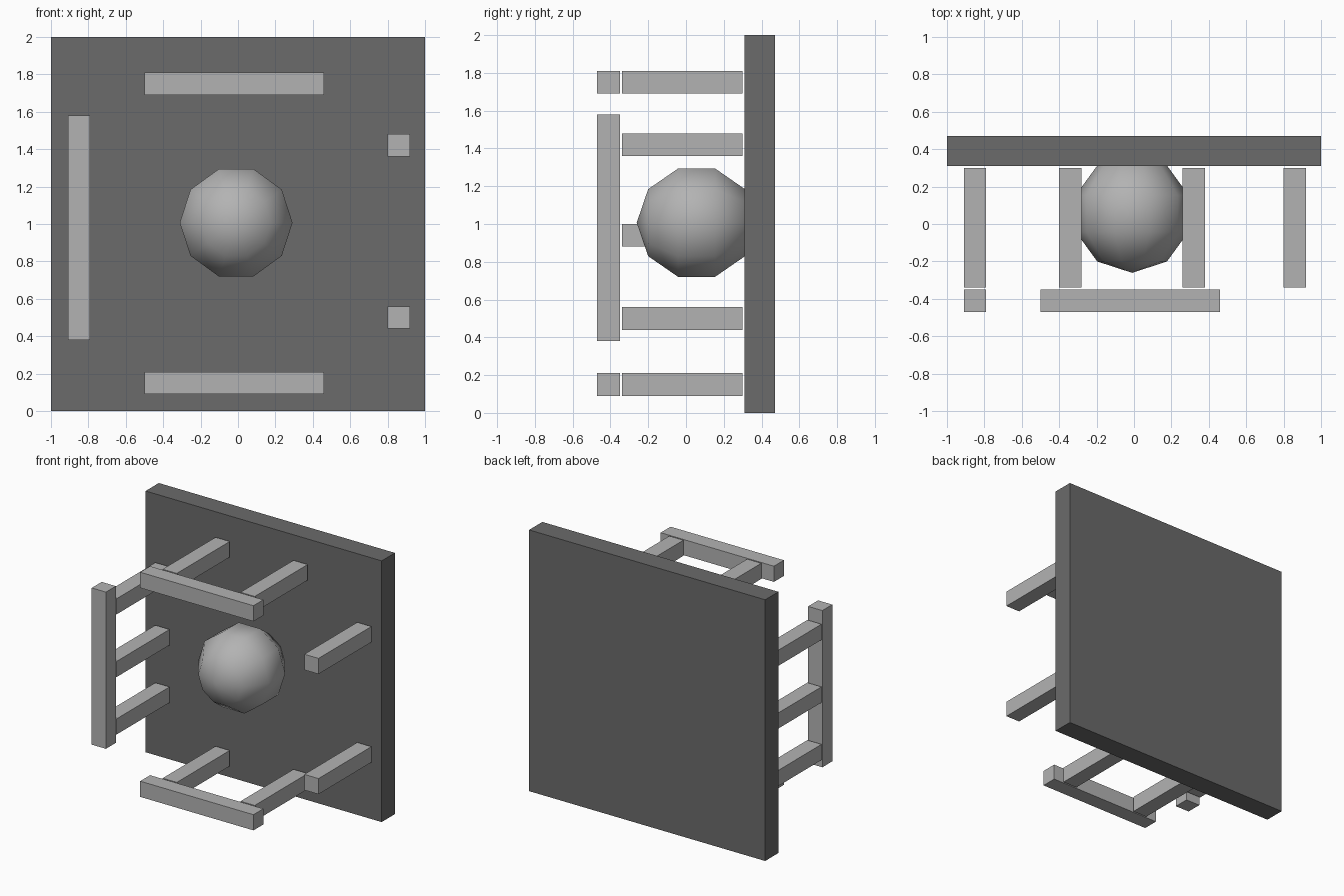
import bpy
import math

if "Cube" in bpy.data.objects:
    bpy.data.objects.remove(bpy.data.objects["Cube"])


def material(name, grey):
    mat = bpy.data.materials.new(name)
    mat.diffuse_color = (grey, grey, grey, 1)
    mat.use_nodes = True
    mat.node_tree.nodes["Principled BSDF"].inputs["Base Color"].default_value = mat.diffuse_color
    return mat


DARK = material("dark_grey", 0.145)
MID = material("mid_grey", 0.45)


def box(name, x, y, z, mat=MID):
    """Box from (min, max) ranges on each axis."""
    ranges = (x, y, z)
    bpy.ops.mesh.primitive_cube_add(size=1, location=[(a + b) / 2 for a, b in ranges])
    ob = bpy.context.object
    ob.name = name
    ob.scale = [b - a for a, b in ranges]
    bpy.ops.object.transform_apply(location=False, rotation=False, scale=True)
    ob.data.materials.append(mat)
    return ob


T = 0.12                  # thickness of all bars and pegs
PEG_Y = (-0.34, 0.30)
BAR_Y = (-0.47, -0.35)


def peg(name, x, z):
    return box(name, (x, x + T), PEG_Y, (z, z + T))


# Back panel
box("back_panel", (-1, 1), (0.31, 0.47), (0, 2), DARK)

# Upper and lower handles: horizontal bar on two pegs
for label, z in (("upper", 1.69), ("lower", 0.09)):
    box(label + "_bar", (-0.50, 0.46), BAR_Y, (z, z + T))
    for side, x in (("left", -0.40), ("right", 0.26)):
        peg(f"{label}_{side}_peg", x, z)

# Left handle: vertical bar on three pegs
box("left_bar", (-0.91, -0.79), BAR_Y, (0.38, 1.58))
for i, z in enumerate((0.44, 0.88, 1.36)):
    peg(f"left_peg_{i + 1}", -0.91, z)

# Free pegs on the right
for i, z in enumerate((0.44, 1.36)):
    peg(f"right_peg_{i + 1}", 0.80, z)

# Central low-poly ball, pole facing forward, sunk into the panel
bpy.ops.mesh.primitive_uv_sphere_add(segments=10, ring_count=5, radius=0.317,
                                     location=(-0.01, 0.056, 1.007),
                                     rotation=(math.pi / 2, math.radians(18), 0))
ball = bpy.context.object
ball.name = "centre_ball"
ball.data.materials.append(MID)
bpy.ops.object.shade_smooth()
